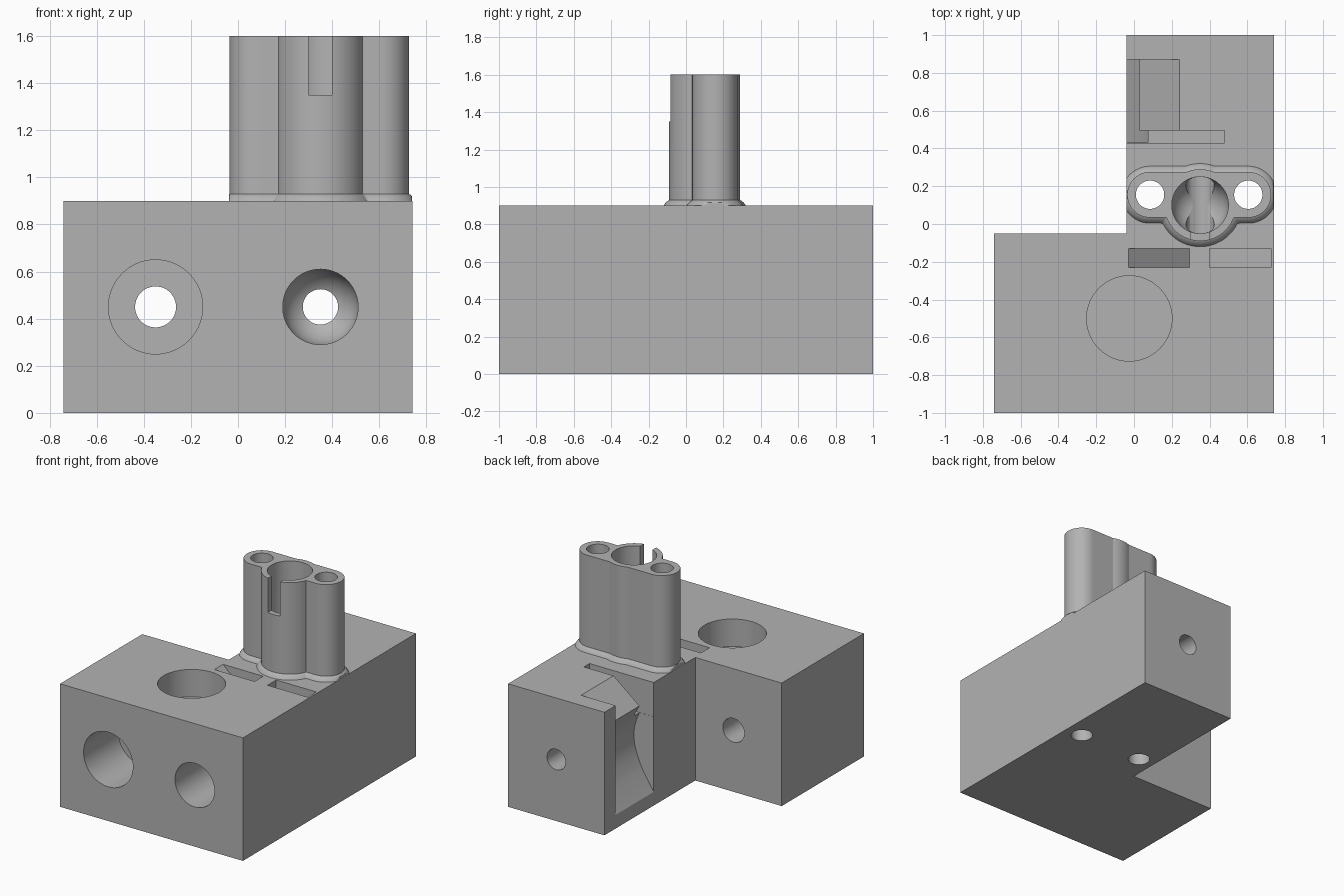
import bpy, bmesh, math
from mathutils import Matrix, Vector

cube = bpy.data.objects.get("Cube")
if cube:
    bpy.data.objects.remove(cube, do_unlink=True)

grey = bpy.data.materials.new("plain grey")
grey.use_nodes = True
COLOR = (0.45, 0.45, 0.45, 1)
grey.diffuse_color = COLOR
grey.node_tree.nodes["Principled BSDF"].inputs["Base Color"].default_value = COLOR


def loft(name, rings):
    """Closed solid skinned through rings of matching points."""
    bm = bmesh.new()
    rows = [[bm.verts.new(p) for p in ring] for ring in rings]
    n = len(rows[0])
    for a, b in zip(rows, rows[1:]):
        for i in range(n):
            j = (i + 1) % n
            bm.faces.new((a[i], a[j], b[j], b[i]))
    bm.faces.new(rows[0][::-1])
    bm.faces.new(rows[-1])
    bmesh.ops.recalc_face_normals(bm, faces=bm.faces)
    mesh = bpy.data.meshes.new(name)
    bm.to_mesh(mesh)
    bm.free()
    mesh.materials.append(grey)
    obj = bpy.data.objects.new(name, mesh)
    bpy.context.collection.objects.link(obj)
    return obj


def side_prism(name, outline, y0, y1):
    """Extrude an x-z outline along y."""
    return loft(name, [[(x, y, z) for x, z in outline] for y in (y0, y1)])


def box(name, x, y, z):
    return side_prism(name, [(x[0], z[0]), (x[1], z[0]), (x[1], z[1]), (x[0], z[1])], *y)


def bore(name, origin, profile, along_y=False, n=64):
    """Round cutter from (radius, distance) pairs; distances run up, or backward."""
    spin = Matrix.Rotation(-math.pi / 2, 3, "X") if along_y else Matrix.Identity(3)
    rings = []
    for r, h in profile:
        ring = [Vector((r * math.cos(i * math.tau / n), r * math.sin(i * math.tau / n), h))
                for i in range(n)]
        rings.append([spin @ p + Vector(origin) for p in ring])
    return loft(name, rings)


def dome(r, h, sign):
    """Rounded end of a bore, from its rim to nearly its tip."""
    return [(r * math.cos(a), h + sign * r * math.sin(a))
            for a in [math.radians(d) for d in range(0, 88, 6)]]


def combine(target, tool, operation):
    mod = target.modifiers.new(operation, "BOOLEAN")
    mod.operation, mod.object, mod.solver = operation, tool, "EXACT"
    bpy.context.view_layer.objects.active = target
    bpy.ops.object.modifier_apply(modifier=mod.name)
    bpy.data.objects.remove(tool, do_unlink=True)


# L-shaped block
plan = [(-0.74, -1), (0.74, -1), (0.74, 1), (-0.04, 1), (-0.04, -0.05), (-0.74, -0.05)]
TOP = 0.9
body = loft("block_with_socket_tower", [[(x, y, z) for x, y in plan] for z in (0, TOP)])

# Tower: a capsule joined to a larger central barrel, flared at the foot
EARS, BARREL = (0.085, 0.605), (0.35, 0.1)
EAR_Y = 0.155
center = Vector((0.345, EAR_Y))


def ray_exit(circle, radius, d):
    m = center - Vector(circle)
    b = m.dot(d)
    disc = b * b - m.dot(m) + radius * radius
    return -b + math.sqrt(disc) if disc > 0 else 0


def tower_ring(z, grow, n=240):
    ring = []
    for i in range(n):
        a = (i + 0.5) * math.tau / n
        d = Vector((math.cos(a), math.sin(a)))
        ear = 0.121 + grow
        reach = [ray_exit(BARREL, 0.19 + grow, d)]
        reach += [ray_exit((x, EAR_Y), ear, d) for x in EARS]
        flat = ear / abs(d.y)
        if EARS[0] <= center.x + flat * d.x <= EARS[1]:
            reach.append(flat)
        p = center + d * max(reach)
        ring.append((min(max(p.x, -0.039), 0.739), p.y, z))
    return ring


FLARE = 0.03
rings = [tower_ring(TOP - 0.02, FLARE)]
for k in range(6):
    t = k / 5 * math.pi / 2
    rings.append(tower_ring(TOP + FLARE * math.sin(t), FLARE * (1 - math.sin(t / 2 + t * t / math.pi))))
rings.append(tower_ring(1.6, 0))
combine(body, loft("tower", rings), "UNION")

# Side chute: ramp in from the top, hollow back, ramp out at the bottom
chute = [(-0.1, 0.01), (-0.04, 0.1), (0.05, 0.24)]
for k in range(1, 12):
    t = k / 12
    chute.append((0.05 - 0.02 * t + 0.08 * math.sin(math.pi * t), 0.24 + 0.495 * t))
chute += [(0.03, 0.735), (0.24, TOP), (0.24, 1), (-0.1, 1)]

cutters = [
    # Front bores, running through to the back
    bore("stepped_bore", (-0.35, -1, 0.45),
         [(0.2, -0.1), (0.2, 0.4), (0.087, 0.4), (0.087, 1.1)], True),
    bore("round_ended_bore", (0.35, -1, 0.45),
         [(0.16, -0.1)] + dome(0.16, 0.4, 1), True),
    bore("tunnel", (0.35, -0.62, 0.45), [(0.075, 0), (0.075, 1.8)], True),
    # Shallow round pocket in the top
    bore("round_pocket", (-0.025, -0.5, 0), [(0.226, 0.7), (0.226, 1)]),
    # Tower socket and its front notch
    bore("socket", (*BARREL, 0), dome(0.15, 0.53, -1)[::-1] + [(0.15, 1.7)]),
    box("notch", (0.3, 0.4), (-0.2, 0.06), (1.35, 1.7)),
    # Side chute and slots
    side_prism("chute", chute, 0.431, 0.87),
    box("chute_slot", (-0.1, 0.48), (0.43, 0.495), (0.65, 1)),
    side_prism("sloped_slot", [(-0.03, TOP), (0.295, 0.6), (0.295, 1), (-0.03, 1)], -0.23, -0.13),
    box("flat_slot", (0.4, 0.725), (-0.23, -0.13), (0.8, 1)),
]
# Screw holes through the tower ears and the block
for x in EARS:
    cutters.append(bore("screw_hole", (x, EAR_Y, 0), [(0.075, -0.1), (0.075, 1.7)]))
for cutter in cutters:
    combine(body, cutter, "DIFFERENCE")

bpy.ops.object.select_all(action="DESELECT")
body.select_set(True)
bpy.context.view_layer.objects.active = body
bpy.ops.object.shade_smooth_by_angle(angle=math.radians(30))
